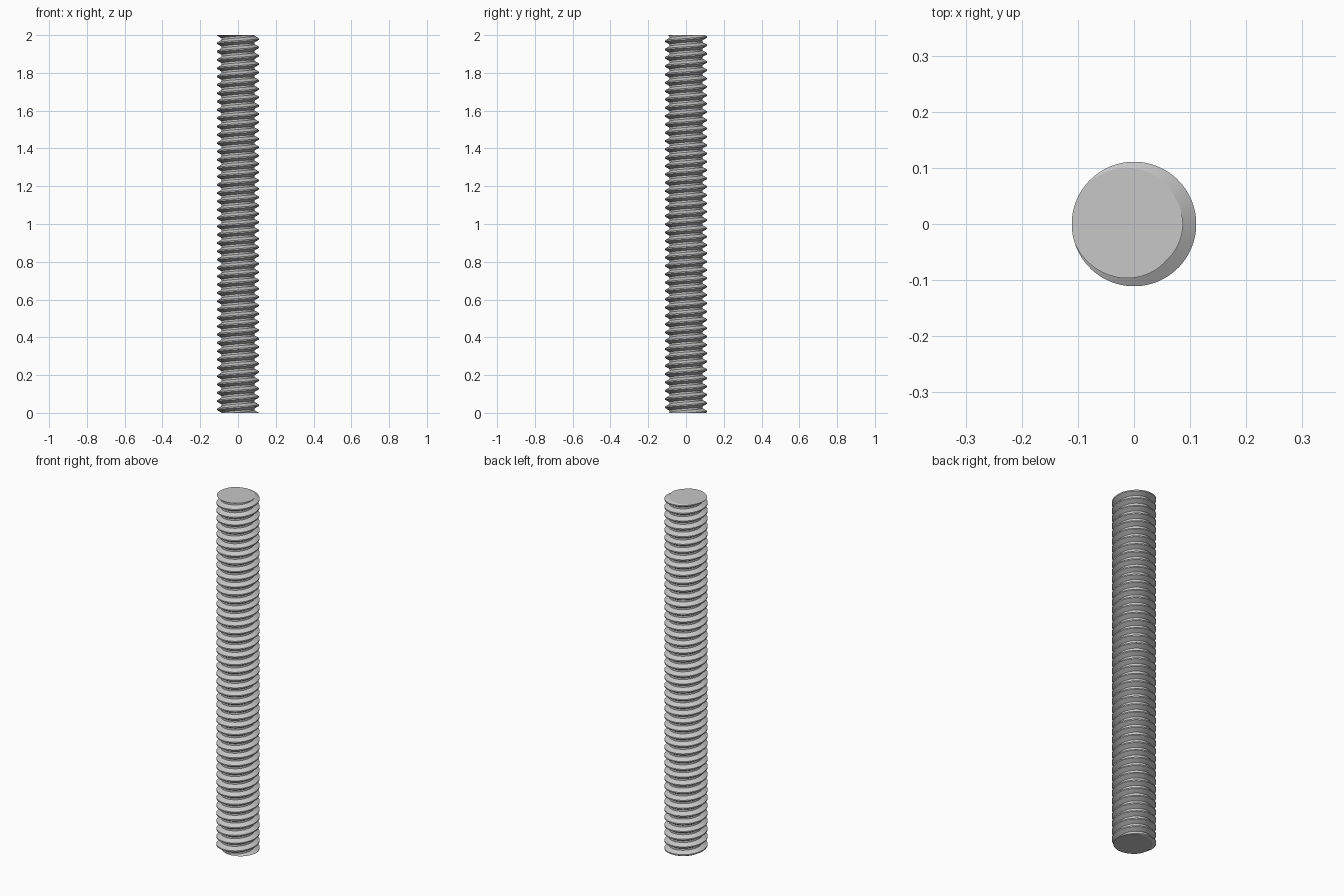
import bpy, bmesh, math
from mathutils import Vector

cube = bpy.data.objects.get("Cube")
if cube:
    bpy.data.objects.remove(cube)

LENGTH = 2.0
TURNS = 45.4              # thread turns along the rod
PITCH = LENGTH / TURNS
CREST_R, ROOT_R = 0.111, 0.087
CREST, ROOT = 0.15, 0.225  # flat widths as a share of the pitch
STEPS = 72                # segments per turn
TOP_ANGLE = math.radians(172)  # where the crest meets the top end

steel = bpy.data.materials.new("steel_grey")
steel.use_nodes = True
colour = (0.57, 0.57, 0.57, 1)
steel.diffuse_color = colour
steel.node_tree.nodes["Principled BSDF"].inputs["Base Color"].default_value = colour

# One pitch of the thread: crest flat, flank, root flat, flank
profile = [(-CREST / 2, CREST_R), (CREST / 2, CREST_R),
           (0.5 - ROOT / 2, ROOT_R), (0.5 + ROOT / 2, ROOT_R)]

# Sweep the profile along a right-hand helix, overshooting both ends
bm = bmesh.new()
first, last = -int((TURNS + 3) * STEPS), 3 * STEPS
rows = []
for i in range(first, last):
    a = TOP_ANGLE + math.tau * i / STEPS
    rows.append([bm.verts.new((r * math.cos(a), r * math.sin(a),
                               LENGTH + PITCH * (u + i / STEPS)))
                 for u, r in profile])
for i in range(len(rows) - STEPS - 1):
    here = rows[i] + [rows[i + STEPS][0]]
    ahead = rows[i + 1] + [rows[i + STEPS + 1][0]]
    for j in range(len(profile)):
        bm.faces.new((here[j], ahead[j], ahead[j + 1], here[j + 1]))

# Cut both ends square and cap them
for z, side in ((0, -1), (LENGTH, 1)):
    bmesh.ops.bisect_plane(bm, geom=bm.verts[:] + bm.edges[:] + bm.faces[:], dist=1e-6,
                           plane_co=Vector((0, 0, z)), plane_no=Vector((0, 0, side)),
                           clear_outer=True)
    bmesh.ops.delete(bm, geom=[v for v in bm.verts if not v.link_faces], context='VERTS')
    rim = [e for e in bm.edges if e.is_boundary
           and all(abs(v.co.z - z) < 1e-4 for v in e.verts)]
    bmesh.ops.edgeloop_fill(bm, edges=rim)
bmesh.ops.recalc_face_normals(bm, faces=bm.faces[:])

mesh = bpy.data.meshes.new("threaded_rod")
bm.to_mesh(mesh)
bm.free()
mesh.materials.append(steel)
rod = bpy.data.objects.new("threaded_rod", mesh)
bpy.context.collection.objects.link(rod)

# Smooth flanks with crisp thread edges
bpy.ops.object.select_all(action='DESELECT')
rod.select_set(True)
bpy.context.view_layer.objects.active = rod
bpy.ops.object.shade_smooth_by_angle(angle=math.radians(20))
